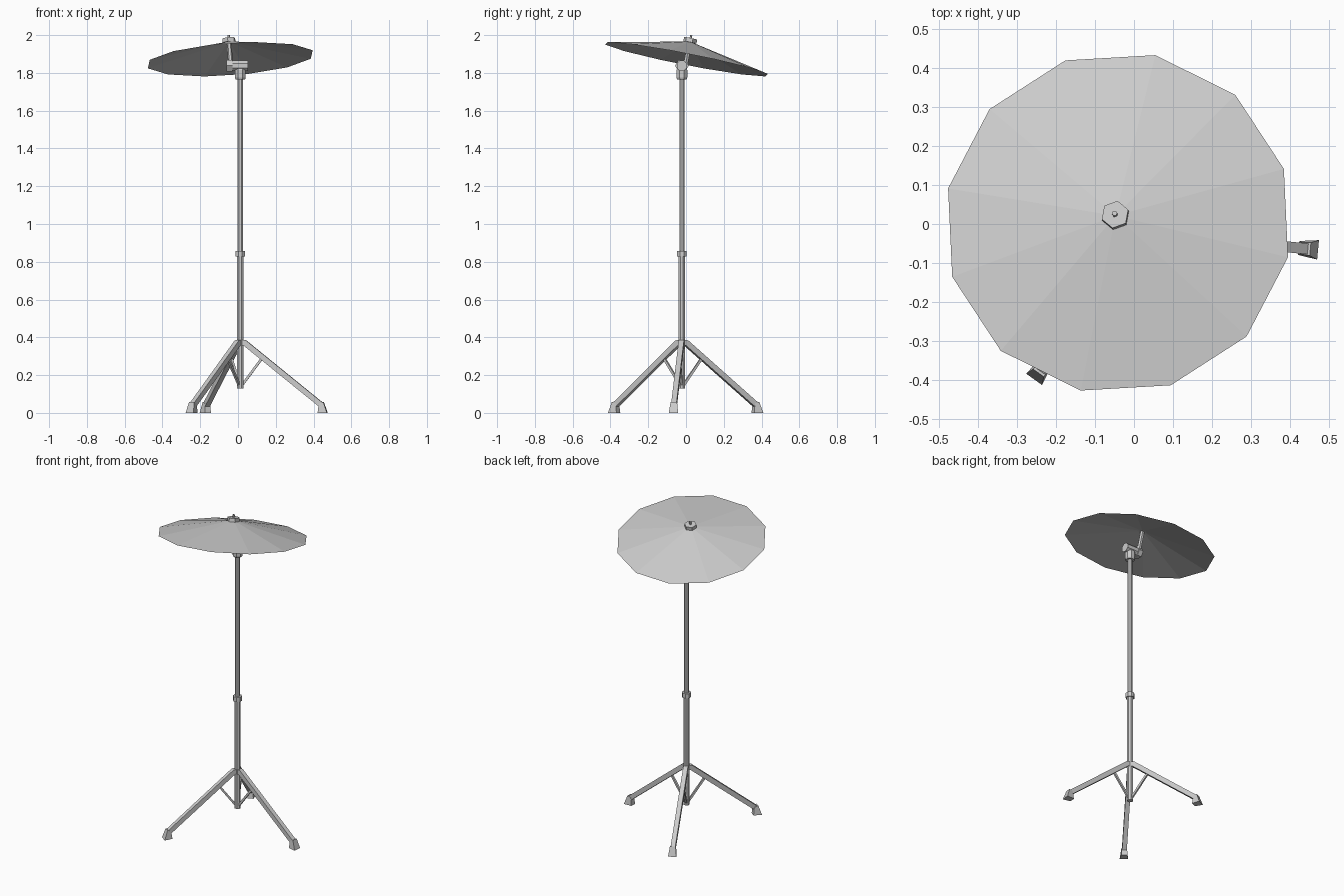
import bpy, bmesh, math
from mathutils import Vector, Matrix

cube = bpy.data.objects.get("Cube")
if cube:
    bpy.data.objects.remove(cube)

metal = bpy.data.materials.new("grey metal")
metal.use_nodes = True
GREY = (0.6, 0.6, 0.6, 1)
metal.diffuse_color = GREY
metal.node_tree.nodes["Principled BSDF"].inputs["Base Color"].default_value = GREY


def finish(name, bm):
    bmesh.ops.recalc_face_normals(bm, faces=bm.faces)
    mesh = bpy.data.meshes.new(name)
    bm.to_mesh(mesh)
    bm.free()
    mesh.materials.append(metal)
    obj = bpy.data.objects.new(name, mesh)
    bpy.context.collection.objects.link(obj)
    return obj


def loft(name, rings):
    """Closed solid through a list of equal-sized point rings."""
    bm = bmesh.new()
    loops = [[bm.verts.new(p) for p in ring] for ring in rings]
    n = len(loops[0])
    for a, b in zip(loops, loops[1:]):
        for i in range(n):
            j = (i + 1) % n
            bm.faces.new((a[i], a[j], b[j], b[i]))
    bm.faces.new(loops[0][::-1])
    bm.faces.new(loops[-1])
    return finish(name, bm)


def turned(name, base, axis, profile, sides, turn=0):
    """Faceted solid along an axis; profile is (distance, radius) pairs."""
    rot = Vector((0, 0, 1)).rotation_difference(axis).to_matrix()
    angles = [math.radians(turn) + math.tau * i / sides for i in range(sides)]
    return loft(name, [[base + rot @ Vector((r * math.cos(a), r * math.sin(a), d))
                        for a in angles] for d, r in profile])


UP = Vector((0, 0, 1))
foot_of_pole = Vector((0.012, -0.022, 0))

# Telescoping pole
turned("lower_tube", foot_of_pole, UP, [(0.13, 0.019), (0.84, 0.019)], 8, 22.5)
turned("height_collar", foot_of_pole, UP, [(0.828, 0.027), (0.858, 0.027)], 8, 22.5)
turned("upper_tube", foot_of_pole, UP, [(0.84, 0.0145), (1.79, 0.0145)], 8, 22.5)

# Tilter clamp on top of the pole
turned("tilter_base", foot_of_pole, UP,
       [(1.765, 0.027), (1.775, 0.031), (1.815, 0.031), (1.83, 0.022)], 8, 22.5)
turned("tilter_barrel", Vector((-0.03, -0.022, 1.838)), Vector((1, 0, 0)),
       [(0, 0.029), (0.082, 0.029)], 8, 22.5)
turned("tilter_nut", Vector((-0.06, -0.022, 1.838)), Vector((1, 0, 0)),
       [(0, 0.036), (0.03, 0.036)], 6, 90)

# Tilted cymbal: an open twelve-sided cone
tilt = Vector((-0.07, 0.195, 1)).normalized()
rim_centre = Vector((-0.041, 0.003, 1.872))
HEIGHT = 0.096
apex = rim_centre + tilt * HEIGHT
bm = bmesh.new()
rot = UP.rotation_difference(tilt).to_matrix()
tip = bm.verts.new(apex)
rim = []
for i in range(12):
    a = math.radians(18 + 30 * i)
    rim.append(bm.verts.new(rim_centre + rot @ Vector((math.cos(a), math.sin(a), 0)) * 0.448))
for i in range(12):
    bm.faces.new((rim[i], rim[(i + 1) % 12], tip))
finish("cymbal", bm)

# Rod through the cymbal and its wing nut
turned("cymbal_rod", apex, tilt, [(-0.135, 0.013), (0, 0.013)], 6)
turned("rod_tip", apex, tilt, [(0, 0.007), (0.034, 0.007)], 6)
turned("cymbal_nut", apex, tilt, [(-0.005, 0.036), (0.017, 0.036)], 6, 20)


# Three folding legs with braces and rubber feet
def leg(index):
    spin = Matrix.Rotation(math.radians(-5.5 + 120 * index), 3, 'Z')

    def place(r, side, z):
        return foot_of_pole + spin @ Vector((r, side, z))

    def section(r, z, dr, dz, w):
        return [place(r + sr * dr, sw * w, z + sr * dz)
                for sr, sw in ((-1, -1), (1, -1), (1, 1), (-1, 1))]

    tag = ("left", "back", "front")[index]
    loft(tag + "_leg", [section(0.0, 0.372, 0, 0.015, 0.014),
                        section(0.025, 0.37, 0.006, 0.014, 0.014),
                        section(0.43, 0.043, 0.009, 0.011, 0.014)])
    loft(tag + "_brace", [section(0.012, 0.15, 0.005, -0.004, 0.006),
                          section(0.12, 0.295, 0.005, -0.004, 0.006)])
    # Foot is narrow on the inside and flares outward
    loft(tag + "_foot", [
        [place(0.413, -0.018, 0), place(0.463, -0.025, 0),
         place(0.463, 0.025, 0), place(0.413, 0.018, 0)],
        [place(0.419, -0.015, 0.05), place(0.443, -0.017, 0.058),
         place(0.443, 0.017, 0.058), place(0.419, 0.015, 0.05)]])


for k in range(3):
    leg(k)
